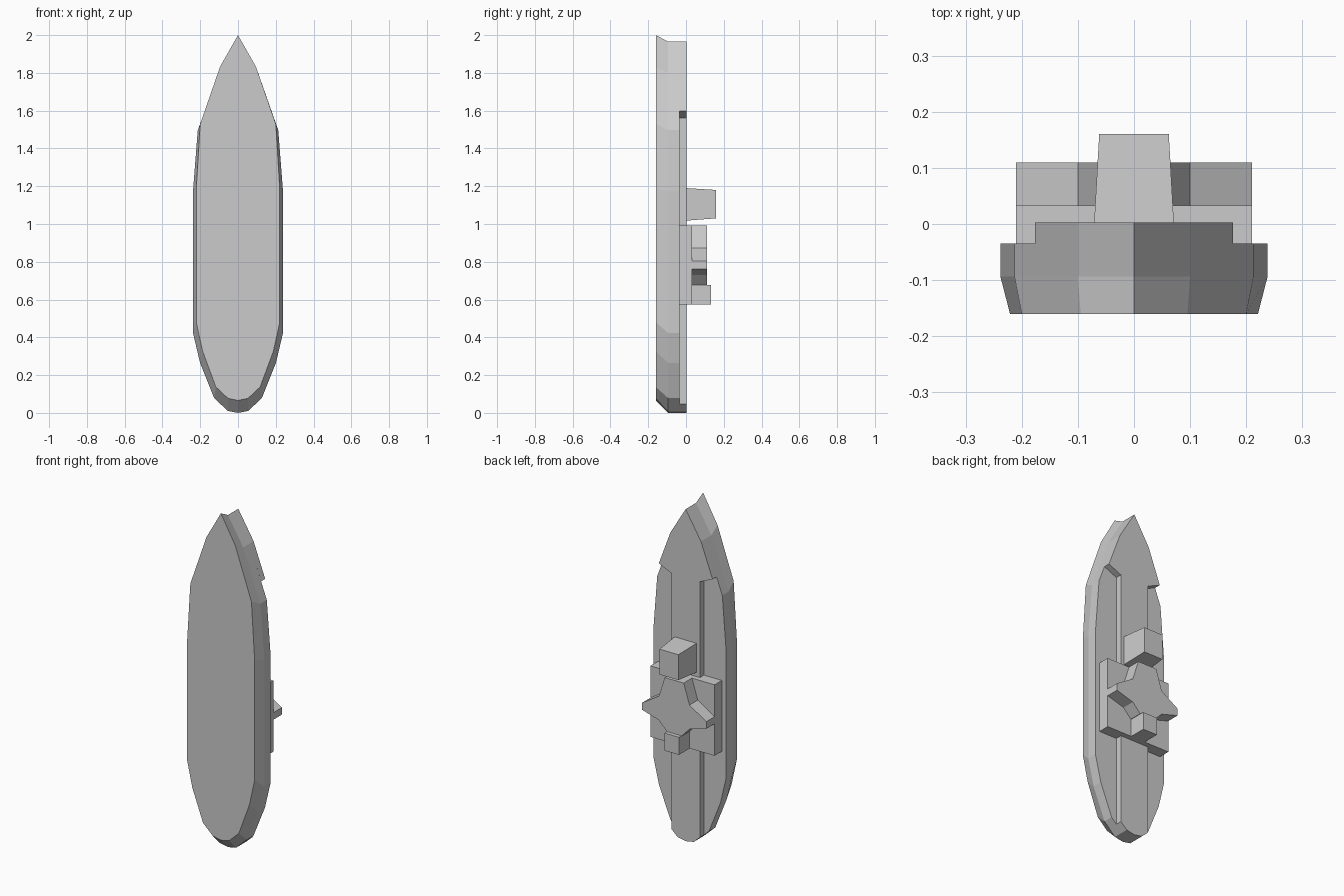
import bpy, bmesh

if "Cube" in bpy.data.objects:
    bpy.data.objects.remove(bpy.data.objects["Cube"])


def mirrored(half):
    """Close a right-hand (x, z) half outline with its mirror image."""
    return half + [(-x, z) for x, z in reversed(half) if x > 0]


def loft(name, sections):
    """Join (y, outline) sections front to back with flat sides and caps."""
    bm = bmesh.new()
    rings = [[bm.verts.new((x, y, z)) for x, z in outline] for y, outline in sections]
    for a, b in zip(rings, rings[1:]):
        for i in range(len(a)):
            j = (i + 1) % len(a)
            bm.faces.new((a[i], a[j], b[j], b[i]))
    bm.faces.new(rings[0])
    bm.faces.new(rings[-1])
    bmesh.ops.recalc_face_normals(bm, faces=bm.faces)
    mesh = bpy.data.meshes.new(name)
    bm.to_mesh(mesh)
    bm.free()
    obj = bpy.data.objects.new(name, mesh)
    bpy.context.collection.objects.link(obj)
    return obj


def prism(name, outline, y0, y1):
    return loft(name, [(y0, outline), (y1, outline)])


def rect(half_width, z0, z1):
    return mirrored([(half_width, z1), (half_width, z0)])


# Hull: flat bottom flaring out to a straight upper side, bow pointing up
keel = mirrored([(0, 2), (.095, 1.833), (.2, 1.53), (.221, 1.186), (.221, .48),
                 (.187, .326), (.117, .137), (.053, .077), (0, .066)])
side = mirrored([(0, 1.965), (.1, 1.8), (.213, 1.497), (.238, 1.178), (.238, .422),
                 (.201, .265), (.126, .078), (.053, .01), (0, 0)])
loft("hull", [(-.16, keel), (-.094, side), (-.035, side)])

# Raised foredeck running into a central strip down to the stern
deck = mirrored([(0, 1.965), (.1, 1.8), (.176, 1.597), (.093, 1.56),
                 (.093, .047), (.053, .01), (0, 0)])
prism("raised_deck", deck, -.035, .003)

# Superstructure: wide base block, four-pointed upper deck, small aft block
prism("superstructure_base", rect(.21, .573, .993), -.035, .033)
star = mirrored([(.062, .993), (.1, .873), (.21, .804), (.21, .762),
                 (.1, .73), (.05, .677)])
prism("upper_deck", star, .033, .11)
prism("aft_block", rect(.047, .573, .677), .033, .133)

# Tapered forward tower
loft("forward_tower", [(.003, rect(.071, 1.018, 1.19)), (.16, rect(.062, 1.03, 1.18))])
